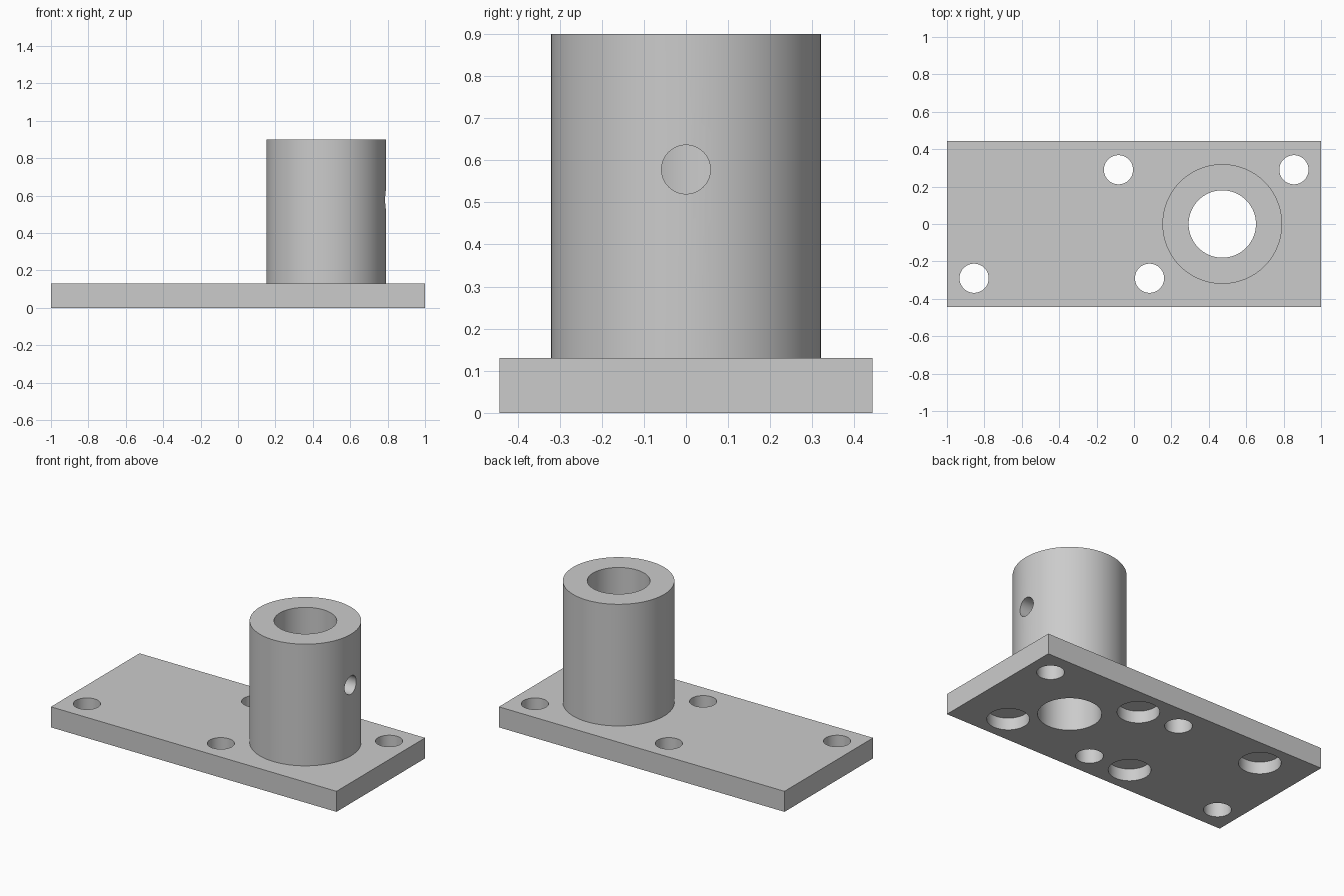
import bpy, math

if "Cube" in bpy.data.objects:
    bpy.data.objects.remove(bpy.data.objects["Cube"])

grey = bpy.data.materials.new("light grey")
grey.diffuse_color = (0.6, 0.6, 0.6, 1)
grey.use_nodes = True
grey.node_tree.nodes["Principled BSDF"].inputs["Base Color"].default_value = grey.diffuse_color

PLATE_T, TOP = 0.13, 0.90
TUBE_X, TUBE_R, BORE_R = 0.472, 0.32, 0.18


def cylinder(name, r, x, y, z0, z1, verts=96):
    bpy.ops.mesh.primitive_cylinder_add(vertices=verts, radius=r, depth=z1 - z0,
                                        location=(x, y, (z0 + z1) / 2))
    ob = bpy.context.object
    ob.name = name
    return ob


def boolean(target, tool, operation):
    mod = target.modifiers.new(operation.lower(), 'BOOLEAN')
    mod.operation, mod.solver, mod.object = operation, 'EXACT', tool
    bpy.context.view_layer.objects.active = target
    bpy.ops.object.modifier_apply(modifier=mod.name)
    bpy.data.objects.remove(tool, do_unlink=True)


# Base plate
bpy.ops.mesh.primitive_cube_add(size=1, location=(0, 0, PLATE_T / 2))
bracket = bpy.context.object
bracket.name = "mounting_plate_with_socket"
bracket.scale = (2, 0.886, PLATE_T)
bpy.ops.object.transform_apply(location=True, rotation=False, scale=True)
bracket.data.materials.append(grey)

# Upright socket tube, with its bore right through the plate
tube = cylinder("tube", TUBE_R, TUBE_X, 0, 0.05, TOP, 128)
tube.data.materials.append(grey)
boolean(bracket, tube, 'UNION')
boolean(bracket, cylinder("bore", BORE_R, TUBE_X, 0, -0.1, TOP + 0.1), 'DIFFERENCE')

# Screw holes and blind pockets in the underside, in point-symmetric pairs
for s in (1, -1):
    for x, y in ((0.855, 0.29), (-0.083, 0.29)):
        boolean(bracket, cylinder("screw_hole", 0.078, s * x, s * y, -0.1, 0.3, 64), 'DIFFERENCE')
    for x, y in ((0.70, -0.265), (0.19, 0.265)):
        boolean(bracket, cylinder("pocket", 0.12, s * x, s * y, -0.1, 0.076, 64), 'DIFFERENCE')

# Set-screw hole through the right wall of the tube
side = cylinder("set_screw_hole", 0.058, 0, 0, -0.22, 0.22, 64)
side.rotation_euler = (0, math.pi / 2, 0)
side.location = (TUBE_X + 0.25, 0, 0.578)
bpy.context.view_layer.update()
boolean(bracket, side, 'DIFFERENCE')

# Smooth round walls, keep the rims crisp
bpy.ops.object.select_all(action='DESELECT')
bracket.select_set(True)
bpy.context.view_layer.objects.active = bracket
bpy.ops.object.shade_smooth_by_angle(angle=math.radians(30))
